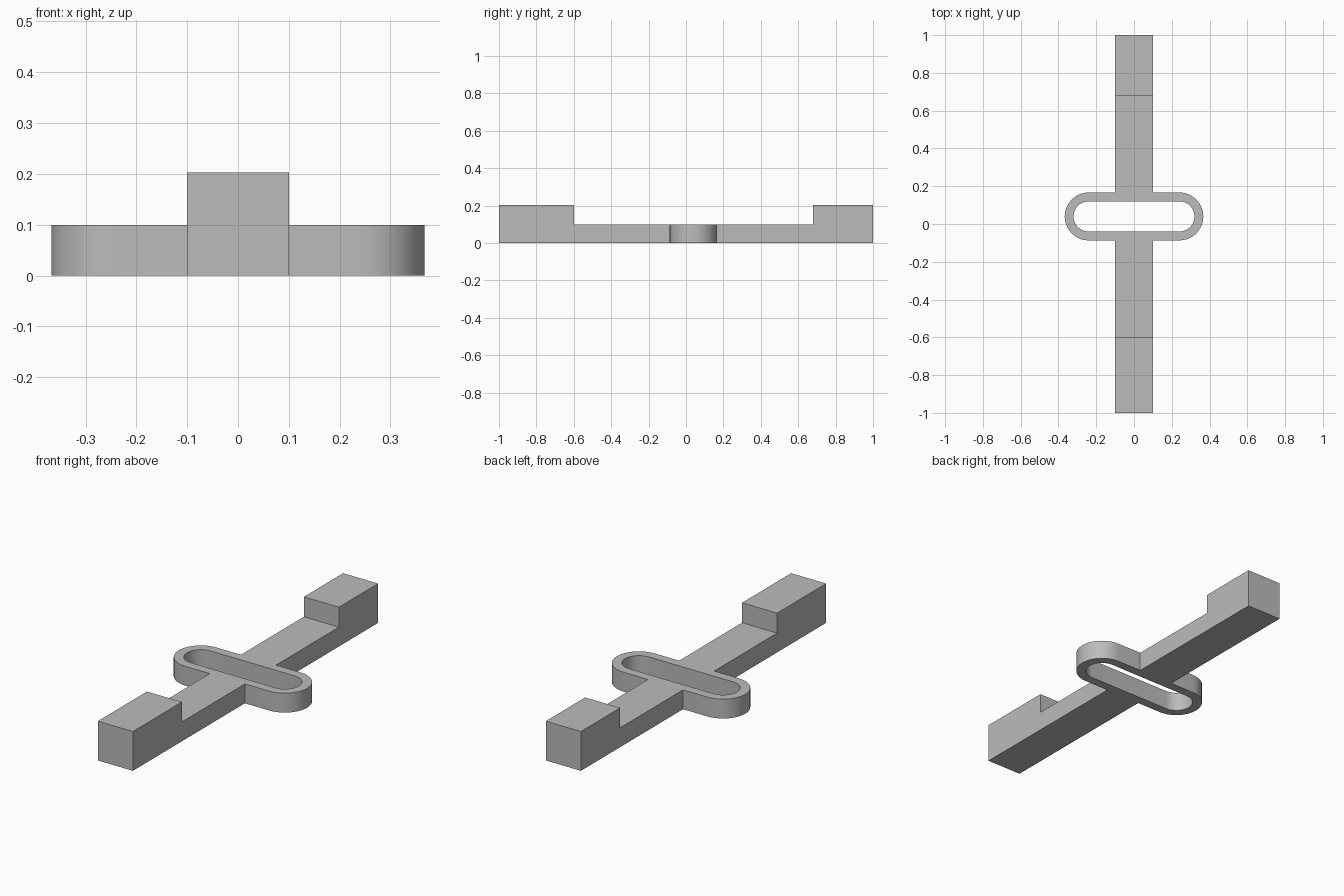
import bpy, bmesh, math

cube = bpy.data.objects.get("Cube")
if cube:
    bpy.data.objects.remove(cube, do_unlink=True)

THICK, PAD_TOP = 0.10, 0.203
ARM = 0.10                      # half width of the arms
CY, CAP_X = 0.04, 0.24          # slot centre line and cap centres
R_OUT, R_IN = 0.127, 0.08
SEGS = 20

grey = bpy.data.materials.new("plain grey")
grey.use_nodes = True
colour = (0.50, 0.50, 0.50, 1)
grey.diffuse_color = colour
grey.node_tree.nodes["Principled BSDF"].inputs["Base Color"].default_value = colour

bm = bmesh.new()


def slot_loop(r):
    """Stadium outline, with extra points where the arms join."""
    pts = []
    for side in (1, -1):
        for i in range(SEGS + 1):
            a = math.pi * (i / SEGS - 0.5)
            pts.append((side * (CAP_X + r * math.cos(a)), CY + side * r * math.sin(a)))
        pts += [(side * ARM, CY + side * r), (-side * ARM, CY + side * r)]
    return [bm.verts.new((x, y, 0)) for x, y in pts]


# Slotted ring in plan
outer, inner = slot_loop(R_OUT), slot_loop(R_IN)
n = len(outer)
for i in range(n):
    j = (i + 1) % n
    bm.faces.new((outer[i], outer[j], inner[j], inner[i]))

# Two arms in plan, each ending in a pad, sharing the ring's edge
pads = []
for start, step, end in ((SEGS + 1, 0.68, 1), (n - 2, -0.60, -1)):
    row = [outer[start], outer[start + 1]]
    for y in (step, end):
        s = 1 if end > 0 else -1
        nxt = [bm.verts.new((s * ARM, y, 0)), bm.verts.new((-s * ARM, y, 0))]
        face = bm.faces.new((row[0], nxt[0], nxt[1], row[1]))
        row = nxt
    pads.append(face)


def raise_faces(faces, height):
    new = bmesh.ops.extrude_face_region(bm, geom=faces, use_keep_orig=True)["geom"]
    verts = [g for g in new if isinstance(g, bmesh.types.BMVert)]
    bmesh.ops.translate(bm, verts=verts, vec=(0, 0, height))
    return [g for g in new if isinstance(g, bmesh.types.BMFace)]


# Thicken the whole plan, then raise the end pads
tops = raise_faces(bm.faces[:], THICK)
pad_tops = [f for f in tops if f.calc_center_median().y > 0.7
            or f.calc_center_median().y < -0.65]
raised = bmesh.ops.extrude_face_region(bm, geom=pad_tops)["geom"]
bmesh.ops.translate(bm, verts=[g for g in raised if isinstance(g, bmesh.types.BMVert)],
                    vec=(0, 0, PAD_TOP - THICK))
bmesh.ops.recalc_face_normals(bm, faces=bm.faces[:])

mesh = bpy.data.meshes.new("slotted_bar")
bm.to_mesh(mesh)
bm.free()
mesh.materials.append(grey)
bar = bpy.data.objects.new("slotted_bar", mesh)
bpy.context.collection.objects.link(bar)

# Smooth the rounded ends, keep the corners sharp
bpy.context.view_layer.objects.active = bar
bar.select_set(True)
bpy.ops.object.shade_smooth_by_angle(angle=math.radians(30))
